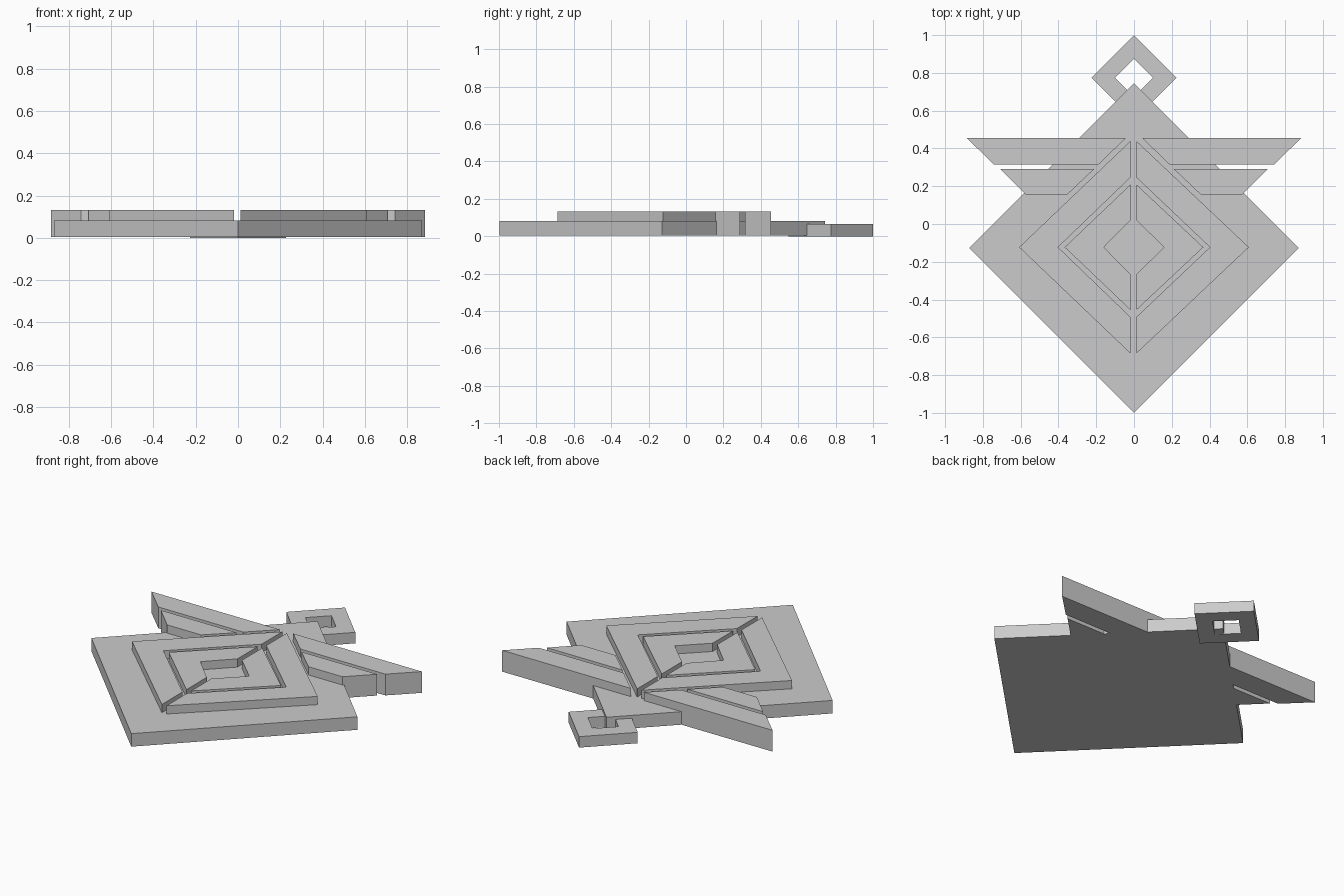
import bpy
import bmesh

cube = bpy.data.objects.get("Cube")
if cube:
    bpy.data.objects.remove(cube, do_unlink=True)

# One plain grey for the whole ornament
GREY = (0.6, 0.6, 0.6, 1)
grey = bpy.data.materials.new("plain grey")
grey.use_nodes = True
grey.diffuse_color = GREY
bsdf = grey.node_tree.nodes["Principled BSDF"]
bsdf.inputs["Base Color"].default_value = GREY
bsdf.inputs["Roughness"].default_value = 0.8

BOTTOM, BASE_TOP, TOP = 0.005, 0.082, 0.131
CENTRE_Y = -0.123


def finish(name, bm):
    bmesh.ops.recalc_face_normals(bm, faces=bm.faces)
    mesh = bpy.data.meshes.new(name)
    bm.to_mesh(mesh)
    bm.free()
    mesh.materials.append(grey)
    obj = bpy.data.objects.new(name, mesh)
    bpy.context.collection.objects.link(obj)
    return obj


def slab(name, outline, z0, z1):
    """Extrude a flat outline from z0 up to z1."""
    bm = bmesh.new()
    face = bm.faces.new([bm.verts.new((x, y, z0)) for x, y in outline])
    top = bmesh.ops.extrude_face_region(bm, geom=[face])["geom"]
    for v in top:
        if isinstance(v, bmesh.types.BMVert):
            v.co.z = z1
    return finish(name, bm)


def diamond(r, cy):
    return [(r, cy), (0, cy + r), (-r, cy), (0, cy - r)]


def diamond_ring(name, outer, inner, cy, z0, z1):
    """Square-section frame around a diamond hole."""
    bm = bmesh.new()
    section = [(outer, z0), (outer, z1), (inner, z1), (inner, z0)]
    loops = [[bm.verts.new((x, y, z)) for x, y in diamond(r, cy)] for r, z in section]
    for a, b in zip(loops, loops[1:] + loops[:1]):
        for i in range(4):
            j = (i + 1) % 4
            bm.faces.new((a[i], a[j], b[j], b[i]))
    return finish(name, bm)


# Backing plate and hanging loop
slab("base_plate", diamond(0.871, -0.127), BOTTOM, BASE_TOP)
diamond_ring("hanging_loop", 0.226, 0.1, 0.774, 0, 0.065)

# Chevrons: tip reach and half height of the outer and inner edges
CHEVRONS = {
    "outer_chevron": (0.608, 0.563, 0.402, 0.37),
    "inner_chevron": (0.367, 0.333, 0.16, 0.143),
}
# Wings, outlined on the left side
WINGS = {
    "upper_wing": [(0.043, 0.455), (0.885, 0.455), (0.743, 0.316), (0.187, 0.316)],
    "lower_wing": [(0.212, 0.29), (0.708, 0.29), (0.574, 0.157), (0.352, 0.157)],
}

for side, s, seam in (("left", 1, 0.012), ("right", -1, 0.018)):
    for name, (tip, half, in_tip, in_half) in CHEVRONS.items():
        outline = [(seam, -half), (tip, 0), (seam, half),
                   (seam, in_half), (in_tip, 0), (seam, -in_half)]
        slab(f"{side}_{name}", [(s * x, CENTRE_Y + y) for x, y in outline], BOTTOM * 8, TOP)
    for name, outline in WINGS.items():
        slab(f"{side}_{name}", [(s * x, y) for x, y in outline], BOTTOM, TOP)
